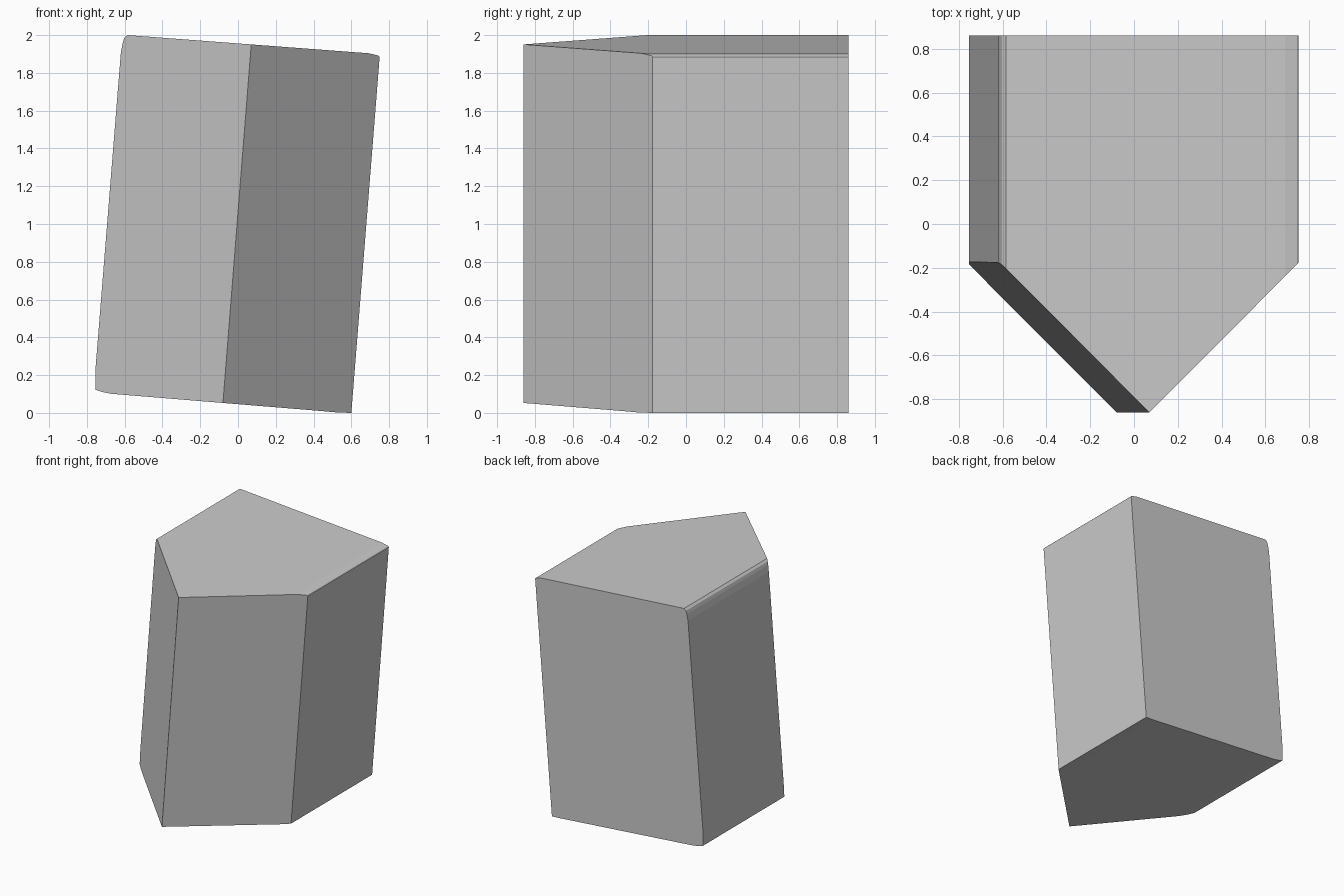
import bpy, bmesh
from mathutils import Vector

if "Cube" in bpy.data.objects:
    bpy.data.objects.remove(bpy.data.objects["Cube"])

# Leaning side profile (x, z) with slightly softened corners
profile = [(0.60, 0.0), (0.75, 1.885), (0.743, 1.892), (0.69, 1.904),
           (-0.585, 2.0), (-0.602, 1.985), (-0.61, 1.96), (-0.62, 1.91),
           (-0.754, 0.24), (-0.754, 0.122), (-0.72, 0.111), (-0.67, 0.101),
           (0.44, 0.01), (0.53, 0.002)]
depth = 0.86

bm = bmesh.new()
face = bm.faces.new([bm.verts.new((x, -depth, z)) for x, z in profile])
ext = bmesh.ops.extrude_face_region(bm, geom=[face])
bmesh.ops.translate(bm, vec=(0, 2 * depth, 0),
                    verts=[v for v in ext["geom"] if isinstance(v, bmesh.types.BMVert)])
bmesh.ops.recalc_face_normals(bm, faces=bm.faces)

# Two diagonal cuts meeting in the leaning front ridge
ridge_top, ridge_bottom = Vector((0.07, -depth, 1.95)), Vector((-0.08, -depth, 0.05))
lean = (ridge_top - ridge_bottom).normalized()
across = Vector((lean.z, 0, -lean.x))
for side in (-1, 1):
    normal = across * side + Vector((0, -1, 0))
    cut = bmesh.ops.bisect_plane(bm, geom=bm.verts[:] + bm.edges[:] + bm.faces[:],
                                 plane_co=ridge_top, plane_no=normal, clear_outer=True)
    edges = [e for e in bm.edges if e.is_boundary]
    bmesh.ops.contextual_create(bm, geom=edges)
bmesh.ops.remove_doubles(bm, verts=bm.verts, dist=0.0005)
bmesh.ops.recalc_face_normals(bm, faces=bm.faces)

mesh = bpy.data.meshes.new("leaning_block")
bm.to_mesh(mesh)
bm.free()
block = bpy.data.objects.new("leaning_block", mesh)
bpy.context.collection.objects.link(block)
